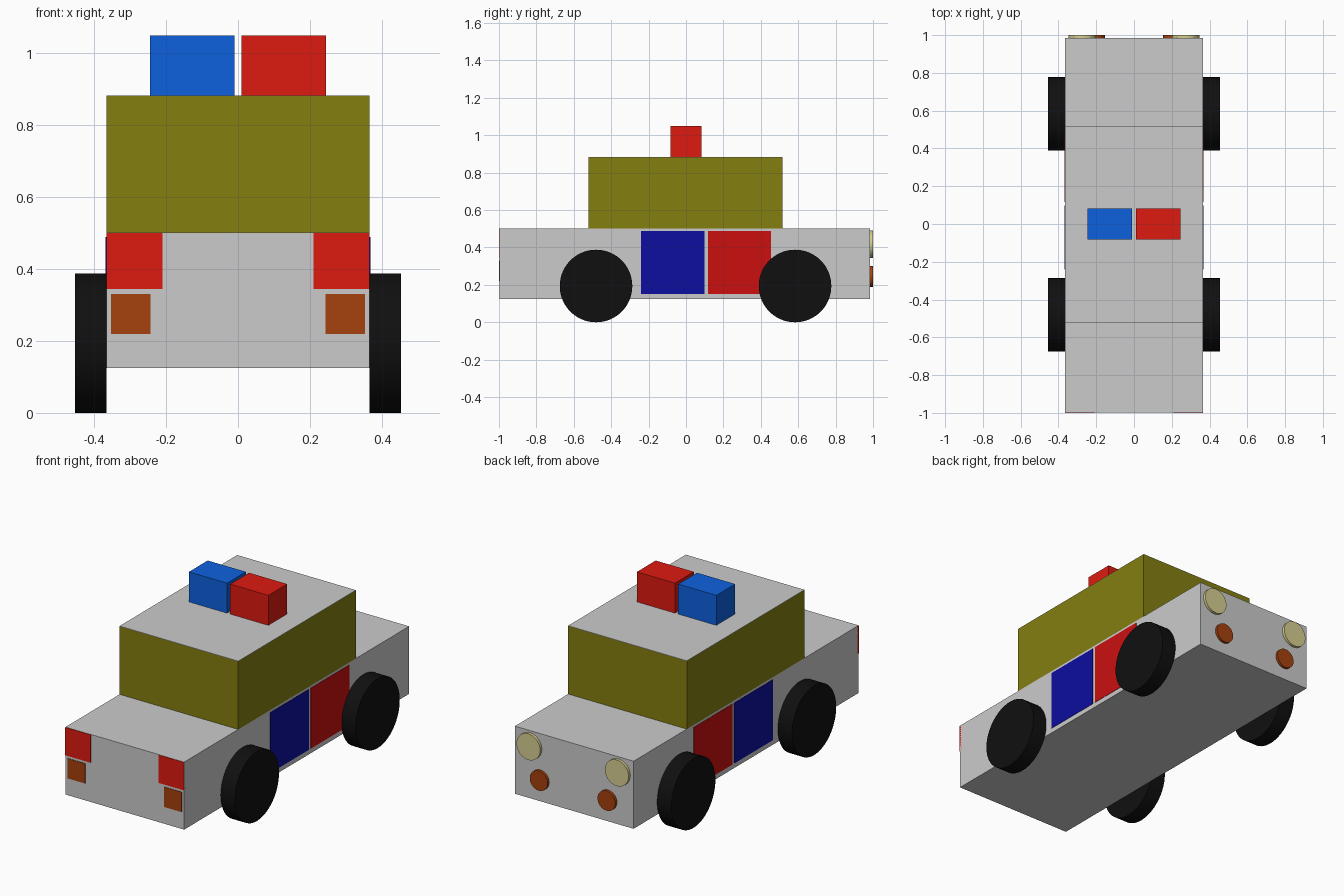
import bpy, math

if "Cube" in bpy.data.objects:
    bpy.data.objects.remove(bpy.data.objects["Cube"])


def material(name, rgb):
    m = bpy.data.materials.new(name)
    m.diffuse_color = (*rgb, 1)
    m.use_nodes = True
    m.node_tree.nodes["Principled BSDF"].inputs["Base Color"].default_value = m.diffuse_color
    return m


OLIVE = material("olive", (0.23, 0.21, 0.005))
RED = material("bright_red", (0.73, 0.011, 0.005))
BLUE = material("bright_blue", (0.004, 0.12, 0.73))
DOOR_RED = material("door_red", (0.60, 0.005, 0.005))
DOOR_BLUE = material("door_blue", (0.004, 0.004, 0.35))
ORANGE = material("orange", (0.38, 0.053, 0.004))
CREAM = material("cream", (0.68, 0.62, 0.28))
BLACK = material("black", (0.005, 0.005, 0.005))


def box(name, x, y, z, mat=None):
    """Box spanning the given (min, max) ranges."""
    spans = (x, y, z)
    bpy.ops.mesh.primitive_cube_add(size=1, location=[(a + b) / 2 for a, b in spans])
    ob = bpy.context.object
    ob.name = name
    ob.scale = [abs(b - a) for a, b in spans]
    bpy.ops.object.transform_apply(location=False, rotation=False, scale=True)
    if mat:
        ob.data.materials.append(mat)
    return ob


def disc(name, centre, radius, depth, axis, mat, sides):
    """Cylinder lying along the x or y axis."""
    rot = (0, math.pi / 2, 0) if axis == "x" else (math.pi / 2, 0, 0)
    bpy.ops.mesh.primitive_cylinder_add(vertices=sides, radius=radius, depth=depth,
                                        location=centre, rotation=rot)
    ob = bpy.context.object
    ob.name = name
    ob.data.materials.append(mat)
    bpy.ops.object.shade_smooth_by_angle()
    return ob


W = 0.366                      # half width of the body
BACK, FRONT = -0.997, 0.985    # body ends along y

# Lower body
box("body", (-W, W), (BACK, FRONT), (0.125, 0.502))

# Cabin: olive window band with a thin grey roof plate
box("cabin_windows", (-W, W), (-0.521, 0.516), (0.502, 0.881), OLIVE)
box("cabin_roof", (-W, W), (-0.521, 0.516), (0.881, 0.883))

# Roof beacons
box("beacon_blue", (-0.245, -0.01), (-0.083, 0.083), (0.883, 1.05), BLUE)
box("beacon_red", (0.01, 0.245), (-0.083, 0.083), (0.883, 1.05), RED)

for s, side in ((1, "right"), (-1, "left")):
    # Door panels
    for name, y, mat in (("blue_door", (-0.241, 0.098), DOOR_BLUE),
                         ("red_door", (0.117, 0.455), DOOR_RED)):
        box(f"{name}_{side}", (s * (W - 0.01), s * (W + 0.002)), y, (0.152, 0.489), mat)
    # Wheels
    for end, y in (("a", -0.481), ("b", 0.583)):
        disc(f"wheel_{end}_{side}", (s * (W + 0.044), y, 0.194), 0.194, 0.088, "x", BLACK, 64)
    # Rectangular lamps on the -y end
    box(f"square_lamp_{side}", (s * 0.21, s * W), (-1.0, BACK + 0.01), (0.345, 0.501), RED)
    box(f"square_indicator_{side}", (s * 0.244, s * 0.353), (-1.0, BACK + 0.01),
        (0.22, 0.331), ORANGE)
    # Round lamps on the +y end
    disc(f"round_lamp_{side}", (s * 0.273, 0.99, 0.417), 0.073, 0.02, "y", CREAM, 48)
    disc(f"round_indicator_{side}", (s * 0.209, 0.99, 0.245), 0.055, 0.02, "y", ORANGE, 48)
